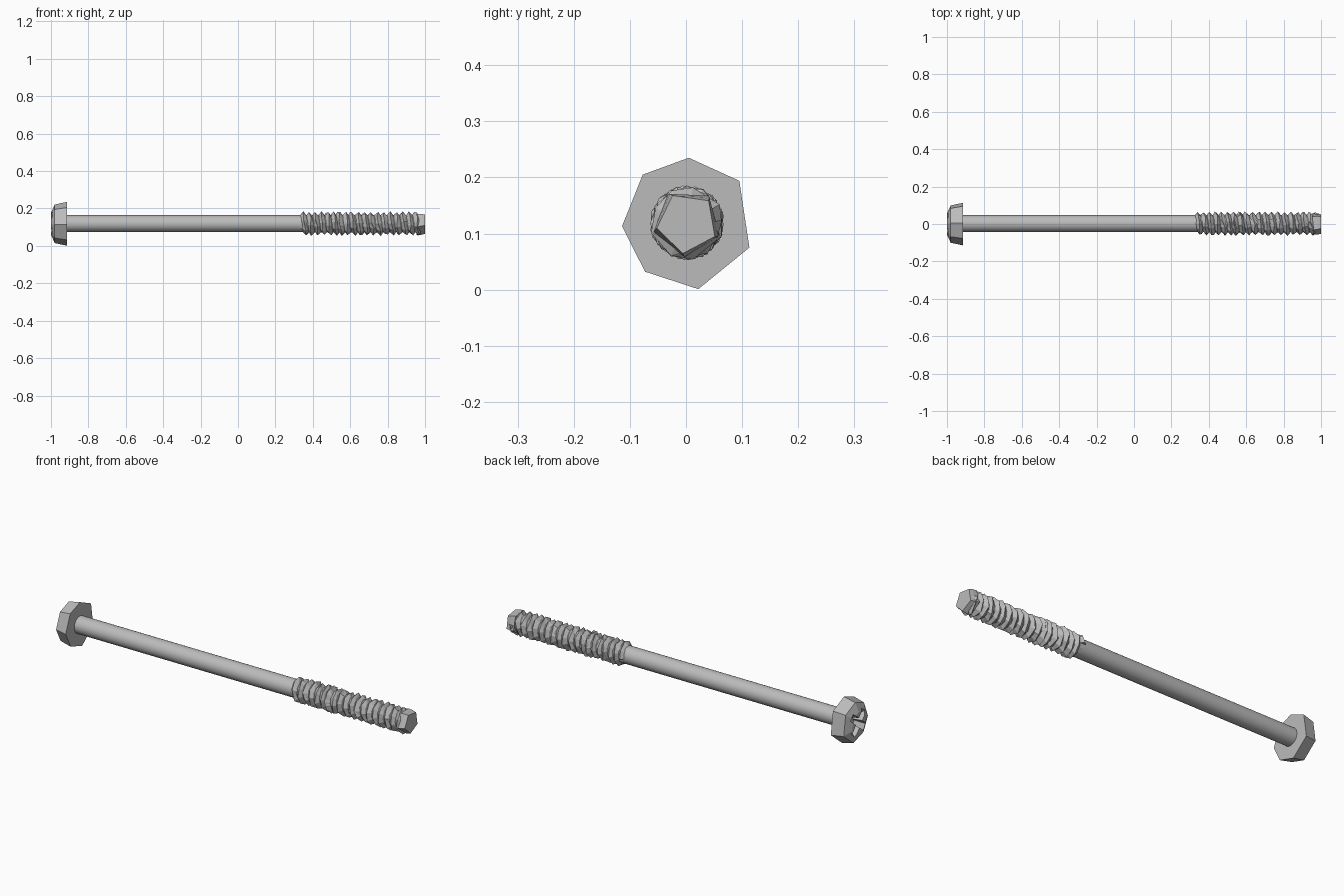
import bpy, bmesh, math, random
from mathutils import Vector

random.seed(4)
if "Cube" in bpy.data.objects:
    bpy.data.objects.remove(bpy.data.objects["Cube"])

CY, CZ = 0.002, 0.119          # long axis of the bolt

steel = bpy.data.materials.new("grey steel")
steel.use_nodes = True
steel.diffuse_color = (0.5, 0.5, 0.5, 1)
steel.node_tree.nodes["Principled BSDF"].inputs["Base Color"].default_value = (0.5, 0.5, 0.5, 1)


def make(name, bm):
    bmesh.ops.recalc_face_normals(bm, faces=bm.faces)
    me = bpy.data.meshes.new(name)
    bm.to_mesh(me)
    bm.free()
    me.materials.append(steel)
    ob = bpy.data.objects.new(name, me)
    bpy.context.collection.objects.link(ob)
    return ob


def loft(bm, rings):
    """Bridge equal-sized rings of points and cap both ends."""
    loops = [[bm.verts.new(p) for p in ring] for ring in rings]
    n = len(loops[0])
    for a, b in zip(loops, loops[1:]):
        for i in range(n):
            bm.faces.new((a[i], a[(i + 1) % n], b[(i + 1) % n], b[i]))
    bm.faces.new(loops[0][::-1])
    bm.faces.new(loops[-1])


def ring(x, r, n, turn=0.0):
    return [(x, CY + r * math.cos(turn + math.tau * i / n),
             CZ + r * math.sin(turn + math.tau * i / n)) for i in range(n)]


# Head: slightly uneven seven-sided block with a low chamfered dome
corners = [(0.005, 0.235), (0.095, 0.194), (0.113, 0.075), (0.022, 0.001),
           (-0.073, 0.032), (-0.114, 0.113), (-0.077, 0.205)]


def head_ring(x, s):
    return [(x, y * s, CZ + (z - CZ) * s) for y, z in corners]


bm = bmesh.new()
loft(bm, [head_ring(-0.915, 1), head_ring(-0.98, 0.88), head_ring(-1.0, 0.5)])
head = make("head", bm)

# Cross recess: two tapered bars cut into the dome
for k in range(2):
    bm = bmesh.new()
    rings = []
    for x, length, width in ((-1.02, 0.092, 0.021), (-0.95, 0.03, 0.012)):
        pts = []
        for u, v in ((-1, -1), (1, -1), (1, 1), (-1, 1)):
            a = math.radians(40 + 90 * k)
            p, q = u * length, v * width
            pts.append((x, p * math.cos(a) - q * math.sin(a),
                        CZ + p * math.sin(a) + q * math.cos(a)))
        rings.append(pts)
    loft(bm, rings)
    cutter = make("recess_cutter", bm)
    cutter.hide_render = True
    mod = head.modifiers.new("recess", "BOOLEAN")
    mod.operation, mod.solver, mod.object = "DIFFERENCE", "EXACT", cutter
    bpy.context.view_layer.objects.active = head
    bpy.ops.object.modifier_apply(modifier=mod.name)
    bpy.data.objects.remove(cutter)

# Smooth shank
bm = bmesh.new()
loft(bm, [ring(-0.93, 0.045, 32), ring(0.34, 0.045, 32)])
shank = make("shank", bm)
bpy.ops.object.select_all(action="DESELECT")
shank.select_set(True)
bpy.context.view_layer.objects.active = shank
bpy.ops.object.shade_smooth_by_angle(angle=math.radians(40))

# Threaded core with a faceted blunt tip
bm = bmesh.new()
loft(bm, [ring(0.335, 0.046, 12), ring(0.97, 0.046, 12)])
make("thread_core", bm)
bm = bmesh.new()
loft(bm, [ring(0.955, 0.062, 5, 0.9), ring(0.98, 0.06, 5, 0.85), ring(1.0, 0.055, 5, 0.8)])
make("tip", bm)


# Coarse helical ridge with rough facets
def ridge(name, x0, x1, pitch):
    bm = bmesh.new()
    step = math.tau / 8.6
    count = int((x1 - x0) / pitch * 8.6)
    rows = []
    for i in range(count + 1):
        a = i * step + random.uniform(-0.12, 0.12)
        x = x0 + (x1 - x0) * i / count
        out = Vector((0, math.cos(a), math.sin(a)))
        base = Vector((x, CY, CZ))
        crest = random.uniform(0.061, 0.067)
        lean = random.uniform(-0.2, 0.2) * pitch
        side = Vector((pitch * 0.5, 0, 0))
        rows.append([bm.verts.new(base - side + out * 0.046),
                     bm.verts.new(base + Vector((lean, 0, 0)) + out * crest),
                     bm.verts.new(base + side + out * 0.046)])
    for a, b in zip(rows, rows[1:]):
        for j in range(3):
            k = (j + 1) % 3
            bm.faces.new((a[j], a[k], b[k]))
            bm.faces.new((a[j], b[k], b[j]))
    bm.faces.new(rows[0])
    bm.faces.new(rows[-1])
    make(name, bm)


ridge("thread_inner", 0.34, 0.57, 0.032)
ridge("thread_outer", 0.53, 0.975, 0.034)
